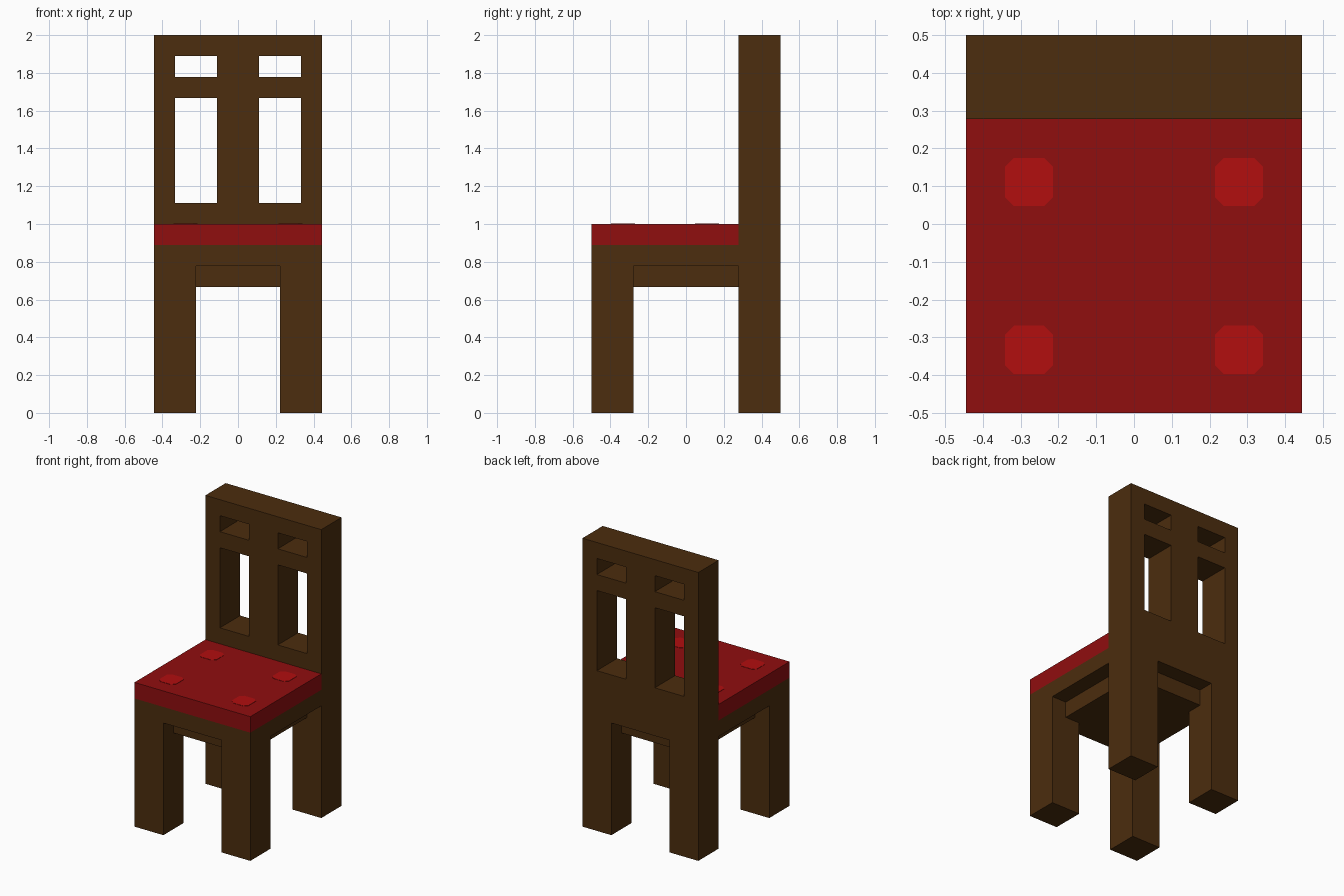
import bpy
import bmesh
from mathutils import Vector

cube = bpy.data.objects.get("Cube")
if cube:
    bpy.data.objects.remove(cube, do_unlink=True)

U = 1 / 9  # the chair is laid out on a grid of ninths


def make_material(name, srgb):
    color = tuple((c / 255 / 12.92) if c < 11 else ((c / 255 + 0.055) / 1.055) ** 2.4
                  for c in srgb) + (1.0,)
    mat = bpy.data.materials.new(name)
    mat.use_nodes = True
    mat.diffuse_color = color
    mat.node_tree.nodes["Principled BSDF"].inputs["Base Color"].default_value = color
    return mat


WOOD = make_material("dark wood", (76, 45, 14))
RED = make_material("cushion red", (144, 14, 15))
BUTTON = make_material("button red", (178, 14, 15))


def finish(name, bm, mat):
    bmesh.ops.recalc_face_normals(bm, faces=bm.faces[:])
    mesh = bpy.data.meshes.new(name)
    bm.to_mesh(mesh)
    bm.free()
    mesh.materials.append(mat)
    obj = bpy.data.objects.new(name, mesh)
    bpy.context.collection.objects.link(obj)
    return obj


def box(name, lo, hi, mat):
    """Box between two corners given in grid units."""
    bm = bmesh.new()
    bmesh.ops.create_cube(bm, size=1)
    lo, hi = Vector(lo) * U, Vector(hi) * U
    for v in bm.verts:
        v.co = (lo + hi) / 2 + v.co * (hi - lo)
    return finish(name, bm, mat)


def extrude(bm, offset):
    """Extrude every face of a flat sheet into a solid."""
    geom = bmesh.ops.extrude_face_region(bm, geom=bm.faces[:])["geom"]
    verts = [g for g in geom if isinstance(g, bmesh.types.BMVert)]
    bmesh.ops.translate(bm, verts=verts, vec=offset)


# Back frame with its legs: solid cells of a pattern, extruded in depth
xs = [-4, -3, -2, -1, 1, 2, 3, 4]
zs = [0, 7, 10, 15, 16, 17, 18]
rows = ["##...##",   # legs
        "#######",   # bottom rail
        "#..#..#",   # tall openings
        "#######",   # middle rail
        "#..#..#",   # short openings
        "#######"]   # top rail
bm = bmesh.new()
for j, row in enumerate(rows):
    for i, cell in enumerate(row):
        if cell == "#":
            corners = [(i, j), (i + 1, j), (i + 1, j + 1), (i, j + 1)]
            bm.faces.new([bm.verts.new((xs[a] * U, 2.5 * U, zs[b] * U)) for a, b in corners])
bmesh.ops.remove_doubles(bm, verts=bm.verts[:], dist=1e-4)
extrude(bm, (0, 2 * U, 0))
finish("back_frame", bm, WOOD)

# Front legs
for side, x in (("right", -4), ("left", 2)):
    box(f"front_leg_{side}", (x, -4.5, 0), (x + 2, -2.5, 7), WOOD)

# Seat board, inset panel beneath it, and cushion
box("seat_board", (-4, -4.5, 7), (4, 2.5, 8), WOOD)
box("seat_under_panel", (-3, -3.5, 6), (3, 3.5, 7), WOOD)
box("cushion", (-4, -4.5, 8), (4, 2.5, 9), RED)

# Flat octagonal buttons on the cushion
R, C = 0.064, 0.040
outline = [(-C, -R), (C, -R), (R, -C), (R, C), (C, R), (-C, R), (-R, C), (-R, -C)]
for side, x in (("right", -2.5), ("left", 2.5)):
    for place, y in (("front", -3), ("back", 1)):
        bm = bmesh.new()
        bm.faces.new([bm.verts.new((x * U + a, y * U + b, 9 * U - 0.001)) for a, b in outline])
        extrude(bm, (0, 0, 0.003))
        finish(f"button_{place}_{side}", bm, BUTTON)
